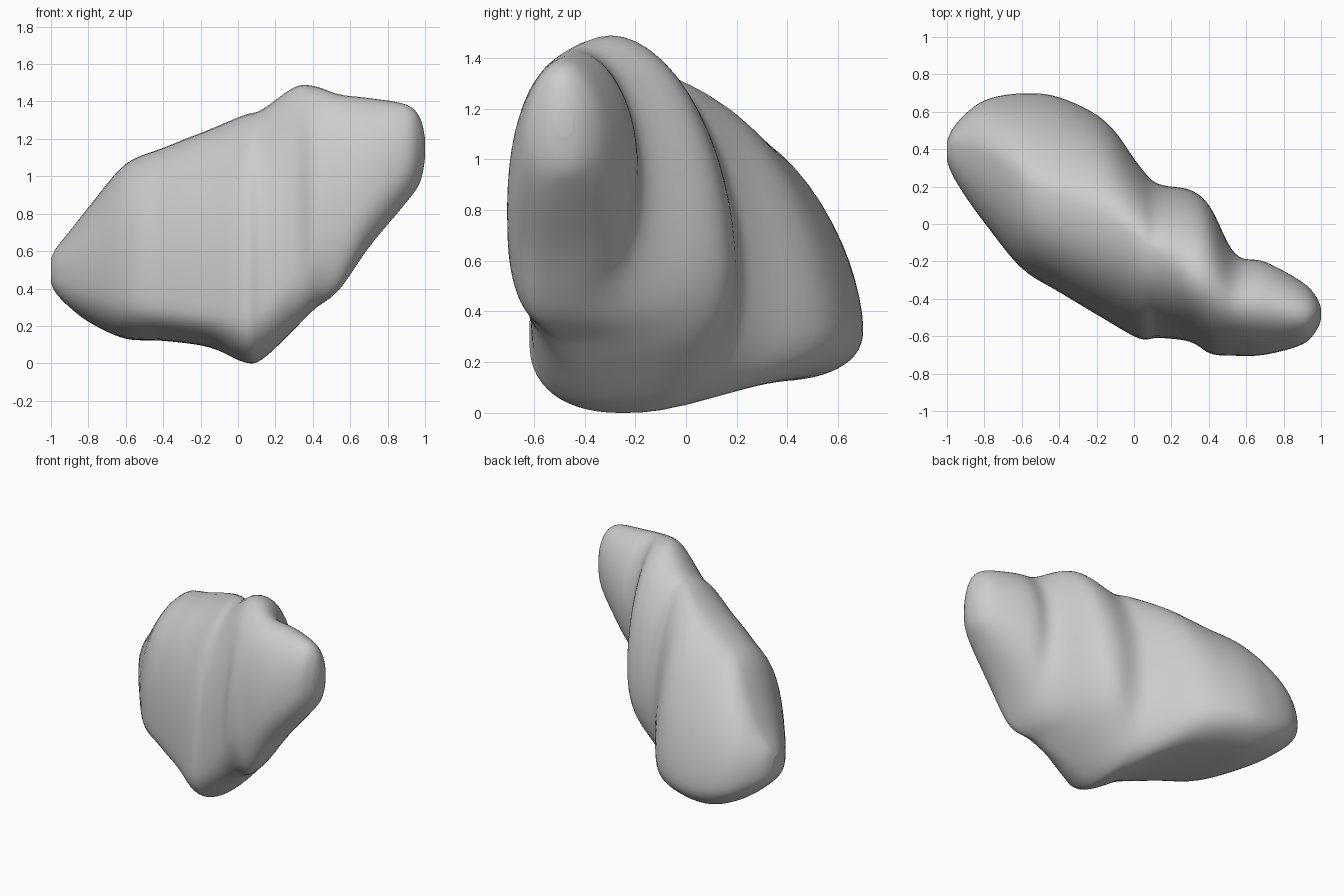
import bpy, bmesh
from math import sin, cos, pi

if "Cube" in bpy.data.objects:
    bpy.data.objects.remove(bpy.data.objects["Cube"])

# Cross-sections along x: x, (y,z) of back, top, front and bottom extremes
stations = [
    (-1.00, .44, .48, .39, .56, .34, .48, .39, .43),
    (-.97, .51, .46, .42, .62, .26, .47, .40, .37),
    (-.89, .60, .43, .41, .72, .13, .46, .39, .29),
    (-.78, .67, .38, .37, .86, -.02, .45, .38, .21),
    (-.60, .70, .34, .25, 1.07, -.24, .38, .33, .13),
    (-.40, .68, .33, .15, 1.155, -.365, .33, .25, .12),
    (-.15, .55, .36, .05, 1.255, -.515, .30, .03, .085),
    (.03, .31, .48, -.07, 1.33, -.615, .28, -.22, .005),
    (.13, .215, .55, -.15, 1.36, -.61, .32, -.26, .02),
    (.30, .185, .60, -.27, 1.48, -.63, .52, -.38, .18),
    (.41, .09, .73, -.32, 1.485, -.695, .68, -.46, .29),
    (.54, -.16, .90, -.42, 1.44, -.705, .75, -.58, .39),
    (.70, -.20, 1.02, -.44, 1.42, -.70, .88, -.54, .62),
    (.90, -.31, 1.10, -.48, 1.385, -.645, 1.05, -.50, .86),
    (.975, -.39, 1.14, -.48, 1.31, -.57, 1.12, -.48, .97),
    (1.00, -.45, 1.15, -.48, 1.20, -.51, 1.14, -.48, 1.10),
]
STEPS, QUARTER = 6, 14


def catmull(p0, p1, p2, p3, t):
    return [.5 * (2*b + (c-a)*t + (2*a-5*b+4*c-d)*t*t + (3*b-a-3*c+d)*t**3)
            for a, b, c, d in zip(p0, p1, p2, p3)]


def ring(s):
    """Four superelliptic quarters joining back, top, front and bottom."""
    x, by, bz, ty, tz, fy, fz, ly, lz = s
    ext = [(by, bz), (ty, tz), (fy, fz), (ly, lz)]
    # slopes change from the broad left lobe to the rounder right head
    r = min(max((x + .3) / .7, 0), 1)
    left = min(max((-x - .6) / .4, 0), 1)
    powers = (1.6 + .3*r + .4*left, 2.5 - .5*r - .4*left, 2.6 - .5*r, 2.4)
    pts = []
    for q in range(4):
        a, b = ext[q], ext[(q + 1) % 4]
        # corner origin shares the tangent directions of both extremes
        o = (b[0], a[1]) if q % 2 == 0 else (a[0], b[1])
        e = 2 / powers[q]
        for i in range(QUARTER):
            t = i / QUARTER * pi / 2
            u, v = cos(t) ** e, sin(t) ** e
            pts.append((x, o[0] + (a[0]-o[0])*u + (b[0]-o[0])*v,
                        o[1] + (a[1]-o[1])*u + (b[1]-o[1])*v))
    return pts


# Loft the boulder
bm = bmesh.new()
rings = []
n = len(stations)
for k in range(n - 1):
    p = [stations[min(max(k + d, 0), n - 1)] for d in (-1, 0, 1, 2)]
    for i in range(STEPS):
        rings.append(ring(catmull(*p, i / STEPS)))
rings.append(ring(stations[-1]))
loops = [[bm.verts.new(c) for c in r] for r in rings]
for a, b in zip(loops, loops[1:]):
    for i in range(len(a)):
        j = (i + 1) % len(a)
        bm.faces.new((a[i], a[j], b[j], b[i]))
bm.faces.new(loops[0])
bm.faces.new(loops[-1])
bmesh.ops.recalc_face_normals(bm, faces=bm.faces)
for f in bm.faces:
    f.smooth = True
mesh = bpy.data.meshes.new("boulder")
bm.to_mesh(mesh)
bm.free()
rock = bpy.data.objects.new("boulder", mesh)
bpy.context.collection.objects.link(rock)

# Soften the loft slightly
sm = rock.modifiers.new("soften", 'SMOOTH')
sm.factor = .5
sm.iterations = 5
